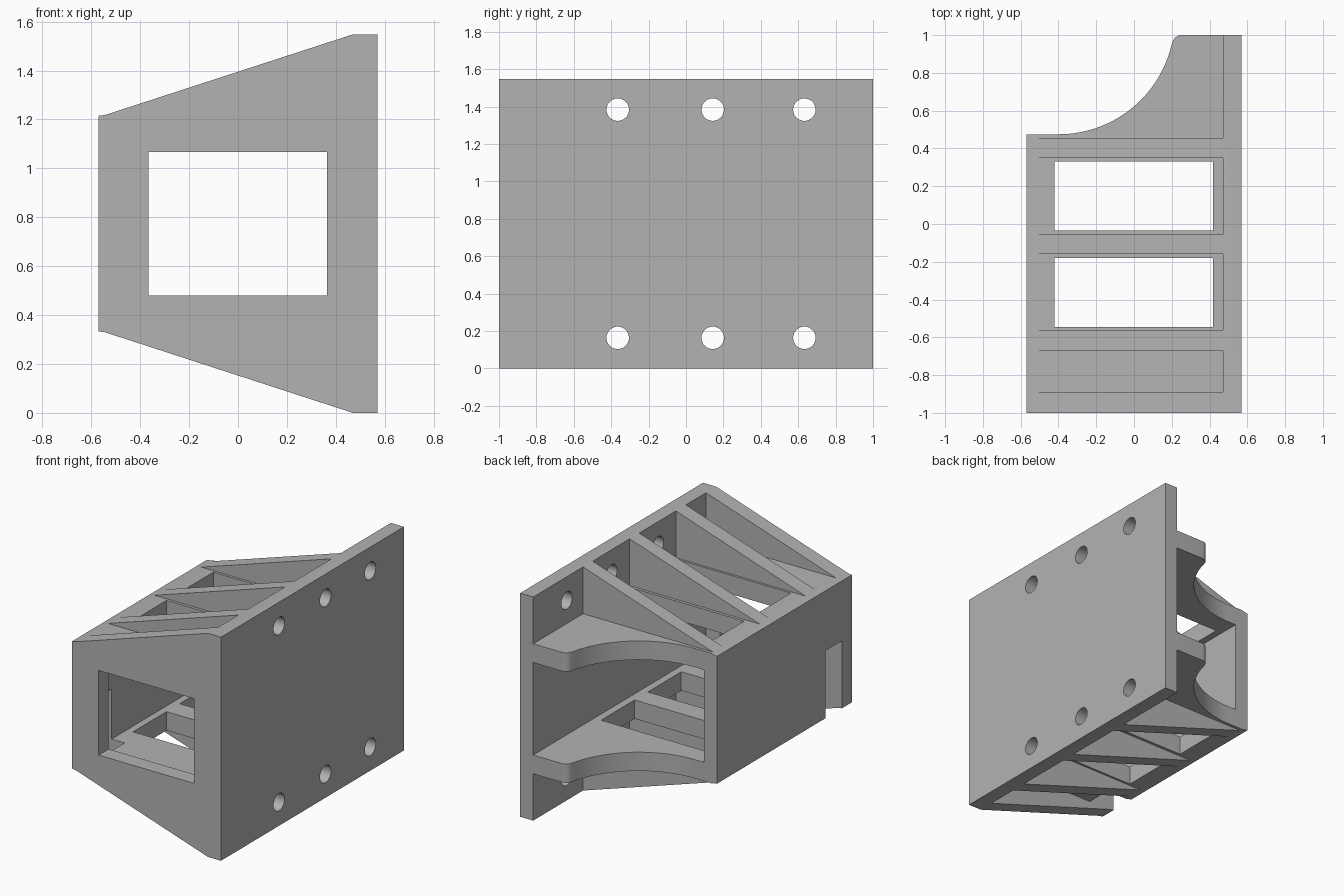
import bpy, bmesh, math
from mathutils import Vector

if "Cube" in bpy.data.objects:
    bpy.data.objects.remove(bpy.data.objects["Cube"])

grey = bpy.data.materials.new("plain grey")
grey.diffuse_color = (0.45, 0.45, 0.45, 1)
grey.use_nodes = True
grey.node_tree.nodes["Principled BSDF"].inputs["Base Color"].default_value = grey.diffuse_color


def prism(name, pts, axis, lo, hi):
    """Extrude a 2D outline along an axis: y uses (x, z), z uses (x, y), x uses (y, z)."""
    place = {"x": lambda a, b, c: (c, a, b),
             "y": lambda a, b, c: (a, c, b),
             "z": lambda a, b, c: (a, b, c)}[axis]
    bm = bmesh.new()
    face = bm.faces.new([bm.verts.new(place(a, b, lo)) for a, b in pts])
    ext = bmesh.ops.extrude_face_region(bm, geom=[face])
    moved = [v for v in ext["geom"] if isinstance(v, bmesh.types.BMVert)]
    bmesh.ops.translate(bm, verts=moved, vec=Vector(place(0, 0, hi - lo)))
    bmesh.ops.recalc_face_normals(bm, faces=bm.faces)
    me = bpy.data.meshes.new(name)
    bm.to_mesh(me)
    bm.free()
    me.materials.append(grey)
    ob = bpy.data.objects.new(name, me)
    bpy.context.collection.objects.link(ob)
    return ob


def box(name, x, y, z):
    return prism(name, [(x[0], y[0]), (x[1], y[0]), (x[1], y[1]), (x[0], y[1])], "z", *z)


def arc(cx, cy, r, a0, a1, n):
    return [(cx + r * math.cos(math.radians(a0 + (a1 - a0) * i / n)),
             cy + r * math.sin(math.radians(a0 + (a1 - a0) * i / n))) for i in range(n + 1)]


H = 1.548
MID = H / 2

# Tapered solid that becomes the bracket
upper = [(0.57, H), (0.47, H), (-0.545, 1.218), (-0.57, 1.215)]
bracket = prism("bracket", upper + [(x, H - z) for x, z in reversed(upper)], "y", -1, 1)

cutters = []
# Triangular pockets between the ribs, above and below
for y in [(-0.89, -0.67), (-0.56, -0.16), (-0.055, 0.35), (0.455, 1.2)]:
    cutters.append(box("upper_pocket", (-0.7, 0.47), y, (1.224, 1.8)))
    cutters.append(box("lower_pocket", (-0.7, 0.47), y, (-0.3, H - 1.224)))

# Central channel open at the back, and the smaller front window
cutters.append(box("channel", (-0.47, 0.47), (-0.89, 1.2), (MID - 0.32, MID + 0.32)))
cutters.append(box("front_window", (-0.367, 0.363), (-1.2, -0.8), (0.481, 1.067)))

# Rectangular openings through both shelves
for y in [(-0.545, -0.18), (-0.035, 0.332)]:
    cutters.append(box("shelf_opening", (-0.422, 0.418), y, (-0.2, 1.8)))

# Curved cut-away at the back
sweep = [(-0.8, 0.475)] + arc(-0.4, 1.09, 0.615, -90, -13, 32)
sweep += arc(0.252, 0.95, 0.05, 165, 90, 8) + [(0.252, 1.2), (-0.8, 1.2)]
cutters.append(prism("back_sweep", sweep, "z", -0.2, 1.8))

# Slot in the side wall, open at the bottom
cutters.append(box("side_slot", (-0.7, -0.37), (-0.89, -0.71), (-0.2, 0.8)))

# Bolt holes through the mounting plate
for y in (-0.365, 0.143, 0.633):
    for z in (0.164, H - 0.164):
        cutters.append(prism("bolt_hole", arc(y, z, 0.06, 0, 352.5, 47), "x", 0.4, 0.7))

bpy.context.view_layer.objects.active = bracket
for c in cutters:
    mod = bracket.modifiers.new("cut", "BOOLEAN")
    mod.operation = "DIFFERENCE"
    mod.solver = "EXACT"
    mod.object = c
    bpy.ops.object.modifier_apply(modifier=mod.name)
    bpy.data.objects.remove(c, do_unlink=True)

bracket.select_set(True)
bpy.ops.object.shade_smooth_by_angle(angle=math.radians(25))
